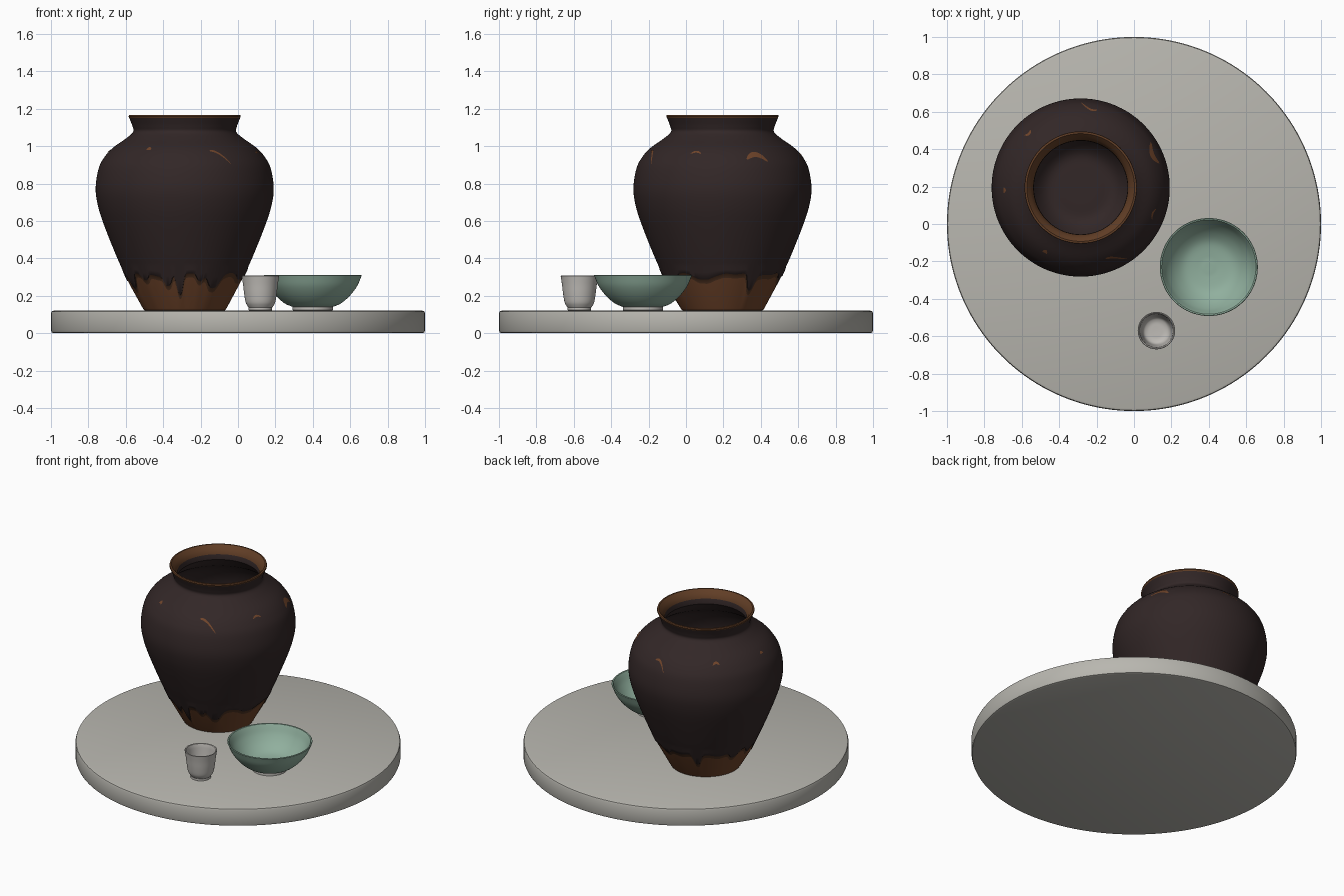
import bpy, bmesh
from math import sin, cos, pi, radians, exp
from mathutils import Vector

cube = bpy.data.objects.get("Cube")
if cube:
    bpy.data.objects.remove(cube, do_unlink=True)


def material(name, rgb, rough=0.5):
    m = bpy.data.materials.new(name)
    m.use_nodes = True
    m.diffuse_color = (*rgb, 1)
    bsdf = m.node_tree.nodes["Principled BSDF"]
    bsdf.inputs["Base Color"].default_value = (*rgb, 1)
    bsdf.inputs["Roughness"].default_value = rough
    return m


STONE = material("grey stone", (0.48, 0.47, 0.43), 0.8)
GLAZE = material("dark glaze", (0.032, 0.02, 0.02))
CLAY = material("bare clay", (0.16, 0.058, 0.023), 0.8)
HALO = material("thin brown glaze", (0.085, 0.036, 0.017))
RIM = material("rim brown", (0.125, 0.05, 0.02))
CELADON = material("pale green glaze", (0.28, 0.43, 0.34))
PORCELAIN = material("off white glaze", (0.52, 0.5, 0.47))


def finish(name, bm, mats, loc, angle=40):
    me = bpy.data.meshes.new(name)
    bm.to_mesh(me)
    bm.free()
    for m in mats:
        me.materials.append(m)
    me.shade_smooth()
    me.set_sharp_from_angle(angle=radians(angle))
    ob = bpy.data.objects.new(name, me)
    ob.location = loc
    bpy.context.collection.objects.link(ob)
    return ob


def smooth_path(pts, steps=5):
    """Catmull-Rom curve through (radius, height) points."""
    p = [Vector(q) for q in pts]
    p = [2 * p[0] - p[1]] + p + [2 * p[-1] - p[-2]]
    out = []
    for a, b, c, d in zip(p, p[1:], p[2:], p[3:]):
        for i in range(steps):
            t = i / steps
            out.append(0.5 * (2 * b + (c - a) * t + (2 * a - 5 * b + 4 * c - d) * t * t
                              + (3 * b - a - 3 * c + d) * t ** 3))
    return [tuple(v) for v in out] + [tuple(p[-2])]


def lathe(name, rings, mats, loc, segs=96):
    """rings: (profile point or function of angle, material of the band above)."""
    bm = bmesh.new()
    rows = []
    for shape, _ in rings:
        row = []
        for i in range(segs):
            a = 2 * pi * i / segs
            r, z = shape(a) if callable(shape) else shape
            row.append(bm.verts.new((r * cos(a), r * sin(a), z)))
        rows.append(row)
    for (lo, hi), (_, mat) in zip(zip(rows, rows[1:]), rings):
        for i in range(segs):
            j = (i + 1) % segs
            bm.faces.new((lo[i], lo[j], hi[j], hi[i])).material_index = mat
    bm.faces.new(rows[0][::-1]).material_index = rings[0][1]
    bm.faces.new(rows[-1]).material_index = rings[-1][1]
    return finish(name, bm, mats, loc)


# Round stone slab with softened edges
TOP = 0.12
slab = [(0.985, 0), (0.996, 0.004), (1, 0.014), (1, TOP - 0.014),
        (0.996, TOP - 0.004), (0.985, TOP)]
lathe("stone_slab", [(p, 0) for p in slab], [STONE], (0, 0, 0), 160)

# Jar body profile and lookup of radius by height
JAR = (-0.285, 0.195, 0)
body = smooth_path([(0.225, 0.13), (0.265, 0.2), (0.308, 0.29), (0.36, 0.4), (0.432, 0.58),
                    (0.466, 0.69), (0.476, 0.78), (0.46, 0.88), (0.43, 0.94), (0.385, 0.99),
                    (0.315, 1.04), (0.276, 1.075), (0.279, 1.105), (0.296, 1.15)], 6)


def body_radius(z):
    for (r0, z0), (r1, z1) in zip(body, body[1:]):
        if z0 <= z <= z1:
            return r0 + (r1 - r0) * (z - z0) / (z1 - z0)
    return body[0][0]


# Glaze runs: direction in degrees, length, half width in degrees
DRIPS = [(265, 0.11, 4), (253, 0.06, 5), (301, 0.07, 8), (285, 0.03, 4), (204, 0.07, 8),
         (228, 0.03, 5), (30, 0.08, 5), (115, 0.08, 5), (158, 0.04, 6), (340, 0.025, 9),
         (75, 0.025, 7), (180, 0.03, 5)]


def edge(a):
    z = 0.312 + 0.006 * sin(7 * a) + 0.004 * sin(17 * a + 1)
    for deg, length, width in DRIPS:
        d = (a - radians(deg) + pi) % (2 * pi) - pi
        z -= length * exp(-abs(d / radians(width)) ** 3)
    return z


def glaze_ring(drop, lift, blend=0):
    def ring(a):
        z = (edge(a) - drop) * (1 - blend) + 0.36 * blend
        return body_radius(z) + lift, z
    return ring


# Jar: clay foot, brown fringe, dark glaze, brown lip, dark inside
rings = [((0.205, TOP), 0), ((0.217, TOP + 0.003), 0), ((0.225, 0.135), 0),
         (glaze_ring(0.022, 0), 1), (glaze_ring(0, 0.001), 2),
         (glaze_ring(-0.003, 0.005), 2), (glaze_ring(0, 0.004, 0.5), 2)]
rings += [(p, 2) for p in body if p[1] > 0.355]
rings[-1] = (rings[-1][0], 3)
rings += [((0.3, 1.158), 3), ((0.298, 1.166), 3), ((0.288, 1.167), 3), ((0.268, 1.145), 3),
          ((0.252, 1.115), 2)]
rings += [(p, 2) for p in smooth_path([(0.25, 1.08), (0.3, 1.02), (0.40, 0.94), (0.45, 0.78),
                                       (0.4, 0.56), (0.28, 0.28), (0.19, 0.16), (0.08, 0.15)])]
lathe("jar", rings, [CLAY, HALO, GLAZE, RIM], JAR, 240)


# Worn patches on the jar shoulder, as thin curved strips
def worn_patch(name, deg, z, half, arch, slope, thick, n=14):
    bm = bmesh.new()
    rows = []
    for i in range(n + 1):
        t = 2 * i / n - 1
        a = radians(deg + half * t)
        mid = z + arch * (0.5 - t * t) + slope * t
        w = thick * (1 - abs(t) ** 3) ** 0.5 + 0.001
        rows.append([bm.verts.new(((body_radius(h) + 0.003) * cos(a),
                                   (body_radius(h) + 0.003) * sin(a), h))
                     for h in (mid - w, mid, mid + w)])
    for lo, hi in zip(rows, rows[1:]):
        for k in range(2):
            bm.faces.new((lo[k], hi[k], hi[k + 1], lo[k + 1]))
    finish(name, bm, [CLAY], JAR)


for k, spec in enumerate([(25, 0.94, 8, 0.03, -0.006, 0.013), (-64, 0.95, 7, 0.02, -0.035, 0.005),
                          (-20, 0.965, 4, 0.01, 0, 0.004), (-119, 0.985, 2, 0.005, 0, 0.006),
                          (84, 0.94, 6, 0.025, -0.025, 0.005), (134, 0.975, 3, 0.01, 0, 0.005),
                          (182, 0.97, 2, 0.005, 0, 0.005)]):
    worn_patch(f"worn_patch_{k + 1}", *spec)


# Bowl and cup: unglazed foot ring, curved wall, rolled lip, hollow inside
def vessel(name, foot, wall, lip, inside, mats, loc):
    rings = [(p, 0) for p in foot] + [(p, 1) for p in smooth_path(wall) + lip + smooth_path(inside)]
    lathe(name, rings, mats, loc)


vessel("green_bowl", [(0.1, TOP), (0.108, 0.123), (0.108, 0.141)],
       [(0.112, 0.142), (0.152, 0.16), (0.198, 0.2), (0.236, 0.25), (0.26, 0.304)],
       [(0.262, 0.309), (0.259, 0.312), (0.252, 0.31)],
       [(0.247, 0.3), (0.222, 0.25), (0.182, 0.202), (0.13, 0.168), (0.06, 0.156), (0.02, 0.155)],
       [PORCELAIN, CELADON], (0.4, -0.23, 0))
vessel("small_cup", [(0.058, TOP), (0.063, 0.123), (0.063, 0.137)],
       [(0.066, 0.14), (0.079, 0.165), (0.087, 0.21), (0.093, 0.26), (0.099, 0.3)],
       [(0.1, 0.305), (0.097, 0.307), (0.092, 0.304)],
       [(0.088, 0.29), (0.081, 0.23), (0.072, 0.175), (0.05, 0.157), (0.015, 0.154)],
       [PORCELAIN, PORCELAIN], (0.12, -0.57, 0))
